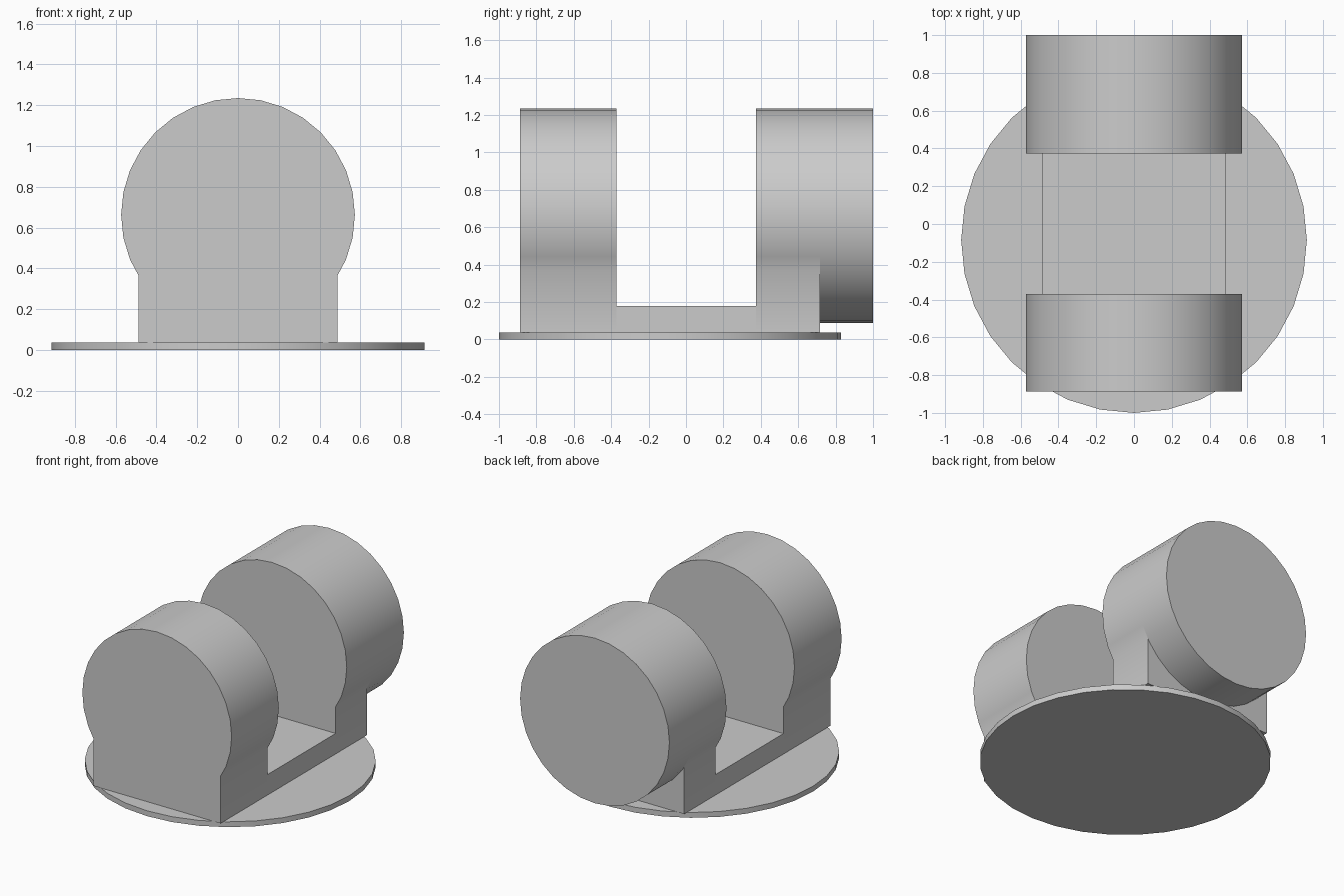
import bpy
import bmesh
from math import sin, cos, pi, radians

cube = bpy.data.objects.get("Cube")
if cube:
    bpy.data.objects.remove(cube, do_unlink=True)

# One plain grey for everything
grey = bpy.data.materials.new("light grey")
grey.use_nodes = True
colour = (0.6, 0.6, 0.6, 1)
grey.diffuse_color = colour
grey.node_tree.nodes["Principled BSDF"].inputs["Base Color"].default_value = colour

SIDES = 32
STEP = 2 * pi / SIDES
DRUM_R, DRUM_Z = 0.573, 0.662
HALF_W = 0.488
PLATE_TOP = 0.037
FRONT, FRONT_IN, BACK_IN, BACK_FOOT, BACK = -0.888, -0.371, 0.374, 0.717, 1.0


def extrude(name, profile, offset):
    """Solid made by sweeping a closed 3D outline along an offset."""
    bm = bmesh.new()
    face = bm.faces.new([bm.verts.new(p) for p in profile])
    swept = bmesh.ops.extrude_face_region(bm, geom=[face], use_keep_orig=True)
    moved = [v for v in swept["geom"] if isinstance(v, bmesh.types.BMVert)]
    bmesh.ops.translate(bm, verts=moved, vec=offset)
    bmesh.ops.recalc_face_normals(bm, faces=bm.faces)
    mesh = bpy.data.meshes.new(name)
    bm.to_mesh(mesh)
    bm.free()
    mesh.materials.append(grey)
    obj = bpy.data.objects.new(name, mesh)
    bpy.context.collection.objects.link(obj)
    bpy.ops.object.select_all(action="DESELECT")
    obj.select_set(True)
    bpy.context.view_layer.objects.active = obj
    bpy.ops.object.shade_smooth_by_angle(angle=radians(32))
    return obj


def along_y(name, outline, y0, y1):
    return extrude(name, [(x, y0, z) for x, z in outline], (0, y1 - y0, 0))


# Drum outline, starting at the bottom
circle = [(DRUM_R * sin(i * STEP), DRUM_Z - DRUM_R * cos(i * STEP))
          for i in range(SIDES)]

# Keyhole outline: upper drum arc merging into a straight-sided foot
arc = [p for p in circle if abs(p[0]) > HALF_W or p[1] > DRUM_Z]
inner = max((p for p in circle if p[1] < DRUM_Z and p[0] < HALF_W),
            key=lambda p: p[0])
outer = arc[0]
t = (HALF_W - inner[0]) / (outer[0] - inner[0])
join_z = inner[1] + t * (outer[1] - inner[1])
keyhole = ([(HALF_W, PLATE_TOP), (HALF_W, join_z)] + arc
           + [(-HALF_W, join_z), (-HALF_W, PLATE_TOP)])

# Round base plate
extrude("base_plate", [(0.915 * sin(i * STEP), -0.085 + 0.915 * cos(i * STEP), 0)
                       for i in range(SIDES)], (0, 0, PLATE_TOP))

# Two uprights, the bridge between them and the overhanging rear drum
along_y("front_upright", keyhole, FRONT, FRONT_IN)
along_y("back_upright", keyhole, BACK_IN, BACK_FOOT)
along_y("rear_drum", circle, BACK_FOOT, BACK)
bridge = [(-HALF_W, PLATE_TOP), (HALF_W, PLATE_TOP), (HALF_W, 0.179), (-HALF_W, 0.179)]
along_y("bridge", bridge, FRONT_IN, BACK_IN)
